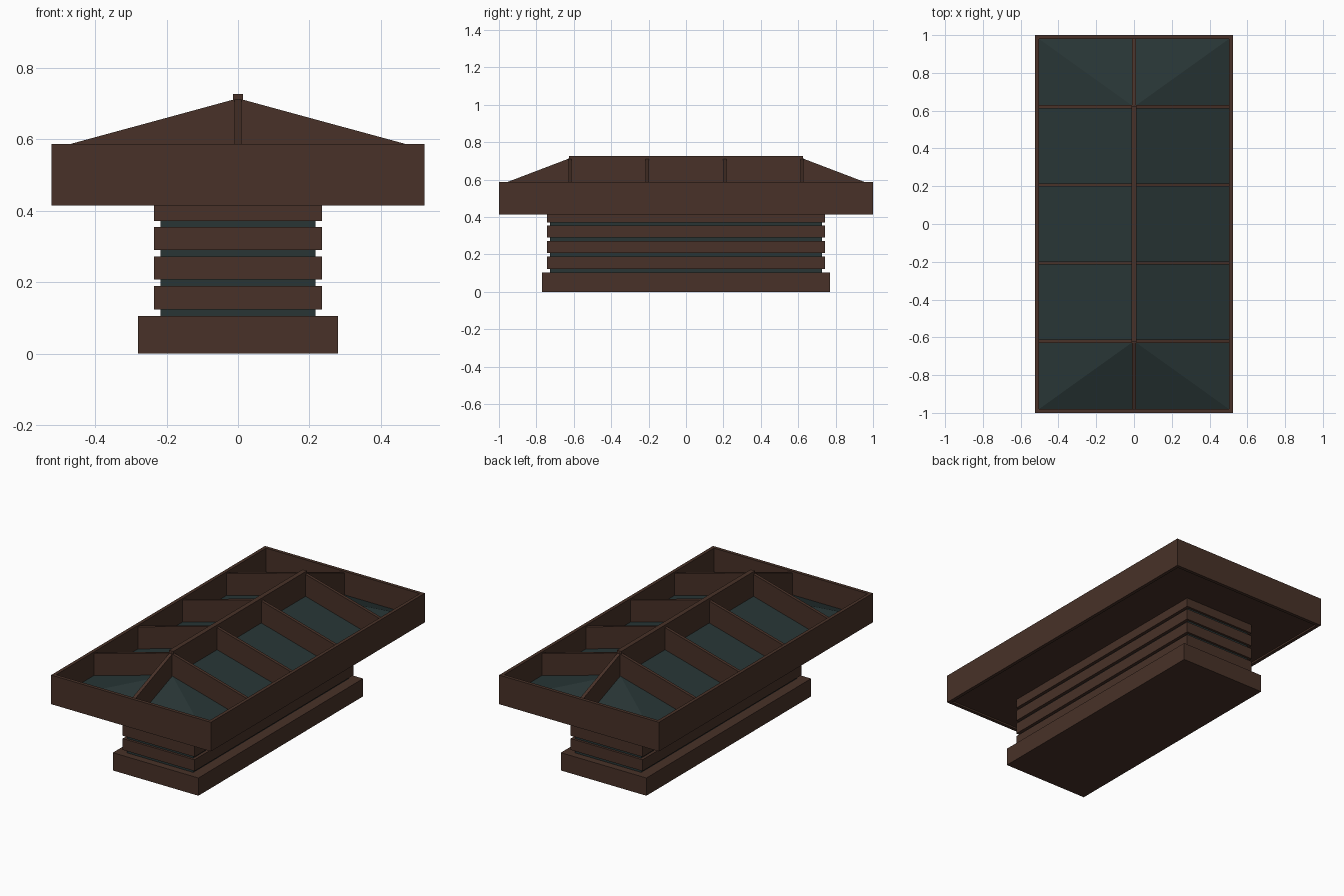
import bpy

cube = bpy.data.objects.get("Cube")
if cube:
    bpy.data.objects.remove(cube)


def material(name, rgb):
    m = bpy.data.materials.new(name)
    m.use_nodes = True
    color = (*rgb, 1)
    m.diffuse_color = color
    m.node_tree.nodes["Principled BSDF"].inputs["Base Color"].default_value = color
    return m


BROWN = material("dark brown metal", (0.065, 0.031, 0.021))
TEAL = material("dark teal glass", (0.021, 0.036, 0.036))


def mesh(name, verts, faces, mat):
    me = bpy.data.meshes.new(name)
    me.from_pydata(verts, [], faces)
    me.materials.append(mat)
    ob = bpy.data.objects.new(name, me)
    bpy.context.collection.objects.link(ob)
    return ob


BOX = [(0, 3, 2, 1), (4, 5, 6, 7), (0, 1, 5, 4), (1, 2, 6, 5), (2, 3, 7, 6), (3, 0, 4, 7)]


def box(name, hx, hy, z0, z1, mat=BROWN):
    ring = [(-hx, -hy), (hx, -hy), (hx, hy), (-hx, hy)]
    return mesh(name, [(x, y, z) for z in (z0, z1) for x, y in ring], BOX, mat)


def rafter(name, start, end, half):
    """Sloping bar from the ridge down to the frame, vertical at both ends."""
    (x0, y0), (x1, y1) = start, end
    length = ((x1 - x0) ** 2 + (y1 - y0) ** 2) ** 0.5
    nx, ny = -(y1 - y0) / length * half, (x1 - x0) / length * half
    plan = [(x0 - nx, y0 - ny, 0), (x1 - nx, y1 - ny, DROP),
            (x1 + nx, y1 + ny, DROP), (x0 + nx, y0 + ny, 0)]
    verts = [(x, y, top - d) for top in (GLASS_TOP - 0.01, RAFTER_TOP) for x, y, d in plan]
    return mesh(name, verts, BOX, BROWN)


HX, HY = 0.523, 1.0          # outer frame
IX, IY = 0.503, 0.98         # inside of frame
RIDGE = 0.62
GLASS_TOP, RAFTER_TOP, DROP = 0.585, 0.715, 0.137

# Plinth, glazed core and louvre bands
box("base_plinth", 0.28, 0.77, 0, 0.105)
box("inner_core", 0.217, 0.728, 0.1, 0.425, TEAL)
for i, (z0, z1) in enumerate([(0.123, 0.19), (0.207, 0.272), (0.29, 0.355), (0.372, 0.425)]):
    box(f"louvre_band_{i + 1}", 0.235, 0.742, z0, z1)

# Hollow rim and the soffit closing it below
corners = [(-1, -1), (1, -1), (1, 1), (-1, 1)]
loops = [(HX, HY, 0.415), (HX, HY, 0.587), (IX, IY, 0.587), (IX, IY, 0.415)]
rim = [(sx * x, sy * y, z) for x, y, z in loops for sx, sy in corners]
faces = []
for k in range(4):
    a, b = 4 * k, 4 * ((k + 1) % 4)
    for i in range(4):
        j = (i + 1) % 4
        faces.append((a + i, a + j, b + j, b + i))
mesh("roof_rim", rim, faces, BROWN)
box("soffit", IX, IY, 0.425, 0.435)

# Hipped glass roof
low = GLASS_TOP - DROP
glass = [(sx * IX, sy * IY, low) for sx, sy in corners]
glass += [(0, -RIDGE, GLASS_TOP), (0, RIDGE, GLASS_TOP)]
mesh("glass_roof", glass, [(0, 1, 4), (1, 2, 5, 4), (2, 3, 5), (3, 0, 4, 5)], TEAL)

# Ridge beam and rafters
box("ridge_beam", 0.014, RIDGE + 0.005, GLASS_TOP - 0.01, 0.727)
for side, sx in (("left", 1), ("right", -1)):
    for i in range(4):
        y = RIDGE * (2 * i / 3 - 1)
        rafter(f"{side}_rafter_{i + 1}", (0, y), (sx * IX, y), 0.009)
for end, sy in (("front", -1), ("back", 1)):
    rafter(f"{end}_rafter", (0, sy * RIDGE), (0, sy * IY), 0.01)
